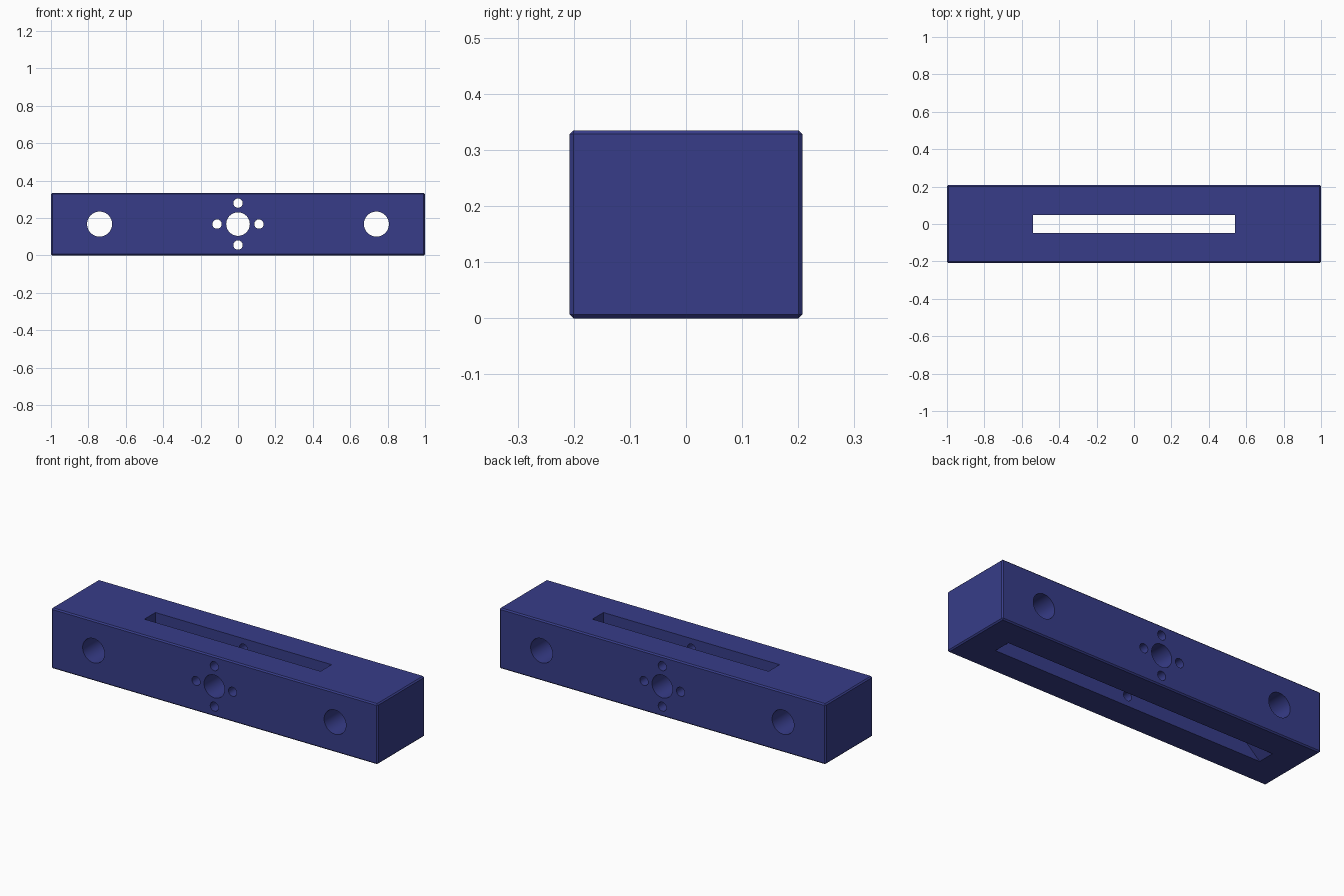
import bpy, bmesh, math

if "Cube" in bpy.data.objects:
    bpy.data.objects.remove(bpy.data.objects["Cube"])

LENGTH, DEPTH, HEIGHT = 2.0, 0.415, 0.335
MID = HEIGHT / 2

paint = bpy.data.materials.new("navy_blue")
paint.diffuse_color = (0.038, 0.046, 0.25, 1)
paint.use_nodes = True
paint.node_tree.nodes["Principled BSDF"].inputs["Base Color"].default_value = paint.diffuse_color


def make_object(name, bm):
    bmesh.ops.recalc_face_normals(bm, faces=bm.faces)
    mesh = bpy.data.meshes.new(name)
    bm.to_mesh(mesh)
    bm.free()
    mesh.materials.append(paint)
    obj = bpy.data.objects.new(name, mesh)
    bpy.context.collection.objects.link(obj)
    return obj


def prism(name, profile, half_depth):
    """Extrude an x-z outline along y, centred on y = 0."""
    bm = bmesh.new()
    face = bm.faces.new([bm.verts.new((x, -half_depth, z)) for x, z in profile])
    new = bmesh.ops.extrude_face_region(bm, geom=[face])["geom"]
    verts = [v for v in new if isinstance(v, bmesh.types.BMVert)]
    bmesh.ops.translate(bm, verts=verts, vec=(0, 2 * half_depth, 0))
    return make_object(name, bm)


def circle(x, z, r, n):
    return [(x + r * math.cos(math.tau * i / n), z + r * math.sin(math.tau * i / n))
            for i in range(n)]


# Chamfered bar
w = LENGTH / 2
bar = prism("bar", [(-w, 0), (w, 0), (w, HEIGHT), (-w, HEIGHT)], DEPTH / 2)
bpy.context.view_layer.objects.active = bar
bar.select_set(True)
bevel = bar.modifiers.new("chamfer", 'BEVEL')
bevel.width = 0.007
bevel.segments = 1
bpy.ops.object.modifier_apply(modifier=bevel.name)

# Slot: straight at the top, ends flaring outward toward the underside
half = [(0.54, HEIGHT + 0.1), (0.54, 0.26), (0.83, 0.0), (0.83 + 0.029, -0.026)]
slot = half + [(-x, z) for x, z in reversed(half)]
cutters = [prism("slot_cutter", slot, 0.048)]

# Through holes: centre, two mounting holes, four small screw holes
holes = [(0, MID, 0.063, 48), (-0.74, MID, 0.067, 48), (0.74, MID, 0.067, 48)]
for i in range(4):
    a = i * math.pi / 2
    holes.append((0.112 * math.cos(a), MID + 0.112 * math.sin(a), 0.025, 32))
for x, z, r, n in holes:
    cutters.append(prism("hole_cutter", circle(x, z, r, n), 0.4))

for cutter in cutters:
    cut = bar.modifiers.new("cut", 'BOOLEAN')
    cut.operation = 'DIFFERENCE'
    cut.solver = 'EXACT'
    cut.object = cutter
    bpy.ops.object.modifier_apply(modifier=cut.name)
    bpy.data.objects.remove(cutter, do_unlink=True)

bpy.ops.object.shade_smooth_by_angle(angle=math.radians(30))
